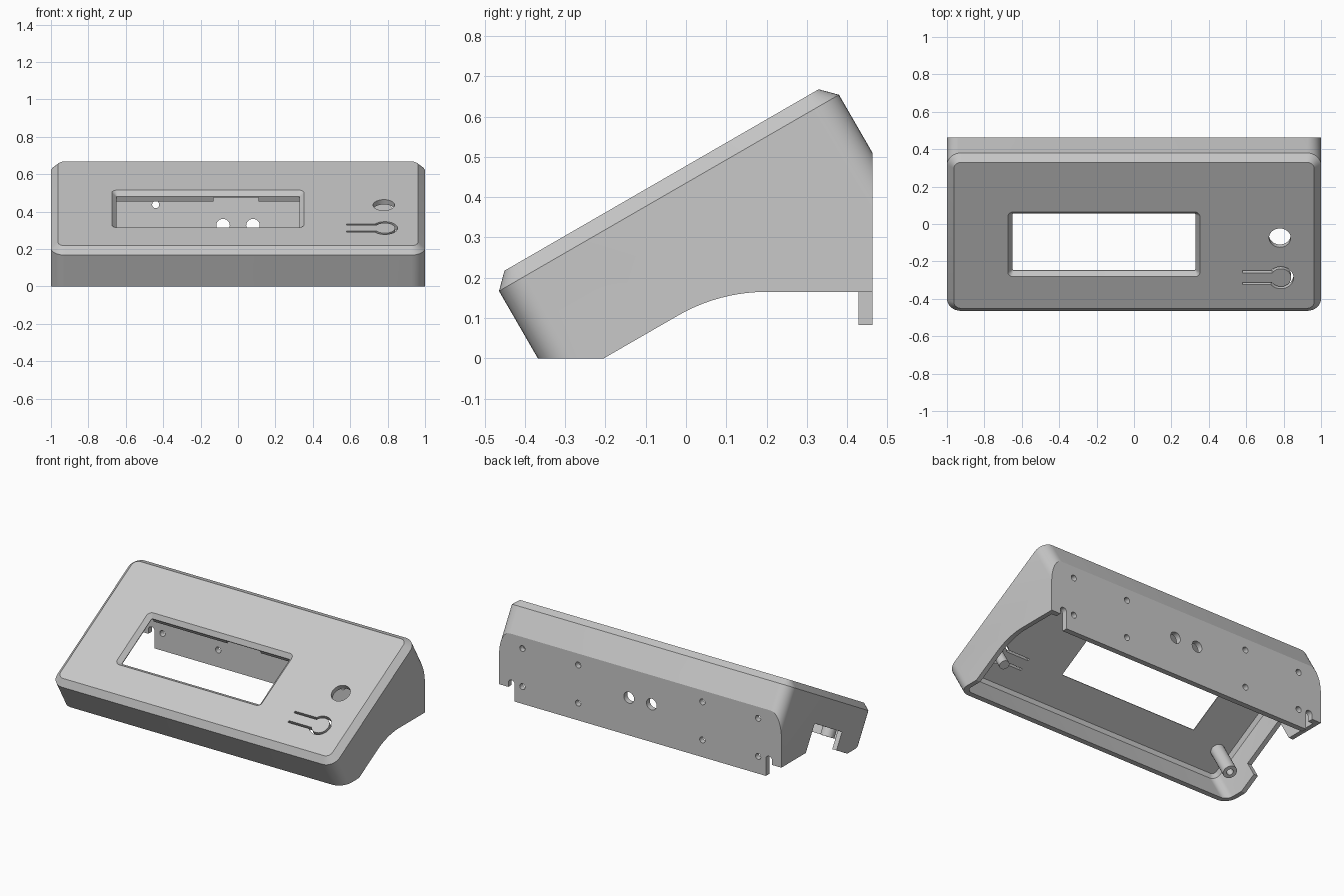
import bpy, bmesh, math
from mathutils import Matrix, Vector

if "Cube" in bpy.data.objects:
    bpy.data.objects.remove(bpy.data.objects["Cube"])

grey = bpy.data.materials.new("light_grey_plastic")
grey.use_nodes = True
COLOR = (0.58, 0.58, 0.58, 1)
grey.diffuse_color = COLOR
grey.node_tree.nodes["Principled BSDF"].inputs["Base Color"].default_value = COLOR

# Tilted frame: local x, distance up the slope, height above the sloped face
SLOPE = Matrix.Translation((0, -0.45, 0.218)) @ Matrix.Rotation(math.radians(30), 4, "X")
# Frame whose local x, y, z run along world y, z, x
SIDE = Matrix(((0, 0, 1, 0), (1, 0, 0, 0), (0, 1, 0, 0), (0, 0, 0, 1)))
# Frame whose local x, y lie on the back wall
BACK = Matrix(((1, 0, 0, 0), (0, 0, 1, 0), (0, 1, 0, 0), (0, 0, 0, 1)))
WALL = 0.03


def loft(name, layers, frame):
    """Closed solid through matching outlines, given as (points, height)."""
    bm = bmesh.new()
    rings = [[bm.verts.new(frame @ Vector((x, y, h))) for x, y in pts] for pts, h in layers]
    for a, b in zip(rings, rings[1:]):
        for i in range(len(a)):
            j = (i + 1) % len(a)
            bm.faces.new((a[i], a[j], b[j], b[i]))
    bm.faces.new(rings[0])
    bm.faces.new(rings[-1])
    bmesh.ops.recalc_face_normals(bm, faces=bm.faces)
    mesh = bpy.data.meshes.new(name)
    bm.to_mesh(mesh)
    bm.free()
    mesh.materials.append(grey)
    ob = bpy.data.objects.new(name, mesh)
    bpy.context.collection.objects.link(ob)
    return ob


def prism(name, pts, low, high, frame):
    return loft(name, [(pts, low), (pts, high)], frame)


def rounded(x0, x1, y0, y1, r, grow=0.0, n=8):
    """Rounded rectangle, optionally grown outward."""
    pts = []
    corners = ((x1 - r, y1 - r), (x0 + r, y1 - r), (x0 + r, y0 + r), (x1 - r, y0 + r))
    for q, (cx, cy) in enumerate(corners):
        for i in range(n + 1):
            a = math.pi / 2 * (q + i / n)
            pts.append((cx + (r + grow) * math.cos(a), cy + (r + grow) * math.sin(a)))
    return pts


def rect(x0, x1, y0, y1):
    return [(x0, y0), (x1, y0), (x1, y1), (x0, y1)]


def circle(cx, cy, r, n=32):
    return [(cx + r * math.cos(math.tau * i / n), cy + r * math.sin(math.tau * i / n))
            for i in range(n)]


def combine(ob, tool, operation):
    """Apply a boolean and drop the tool."""
    mod = ob.modifiers.new("cut", "BOOLEAN")
    mod.object, mod.operation, mod.solver = tool, operation, "EXACT"
    bpy.context.view_layer.objects.active = ob
    bpy.ops.object.modifier_apply(modifier=mod.name)
    bpy.data.objects.remove(tool)


def cut(ob, pts, low, high, frame):
    combine(ob, prism("cutter", pts, low, high, frame), "DIFFERENCE")


def smooth(ob):
    bpy.ops.object.select_all(action="DESELECT")
    ob.select_set(True)
    bpy.context.view_layer.objects.active = ob
    bpy.ops.object.shade_smooth_by_angle(angle=math.radians(25))


# Tilted block with rounded corners and a chamfered face
outline = (-1, 1, -0.038, 0.937, 0.075)
shell = loft("shell", [(rounded(*outline), -0.95), (rounded(*outline), -0.037),
                       (rounded(*outline, grow=-0.037), 0)], SLOPE)

# Side silhouette: flat feet, curved underside, upright back
R = 0.44
arc = [(0.2 - R * math.sin(math.radians(a)), 0.165 - R * (1 - math.cos(math.radians(a))))
       for a in range(30, -1, -3)]
silhouette = [(-0.8, 0), (-0.204, 0)] + arc + [(0.463, 0.165), (0.463, 1), (-0.8, 1)]
combine(shell, prism("silhouette", silhouette, -1.2, 1.2, SIDE), "INTERSECT")

# Hollow inside following the chamfer, stopping at the back wall
cavity = loft("cavity", [(rounded(*outline, grow=-WALL), -0.95),
                         (rounded(*outline, grow=-WALL), -0.05),
                         (rounded(*outline, grow=-WALL - 0.02), -WALL)], SLOPE)
combine(cavity, prism("limit", rect(-0.9, 0.428, -0.5, 1.2), -1.2, 1.2, SIDE), "INTERSECT")
combine(shell, cavity, "DIFFERENCE")

# Back wall tongue below the sides, and its two end slots
combine(shell, prism("back_tongue", rect(-0.89, 0.89, 0.083, 0.25), 0.428, 0.463, BACK), "UNION")
for side in (-1, 1):
    xs = sorted((side * 0.89, side * 0.935))
    cut(shell, rounded(*xs, 0.03, 0.215, 0.0224), 0.4, 0.5, BACK)

# Back wall holes
for x in (-0.08, 0.08):
    cut(shell, circle(x, 0.325, 0.036), 0.4, 0.5, BACK)
for x in (-0.835, -0.44, 0.44, 0.835):
    for z in (0.193, 0.437):
        cut(shell, circle(x, z, 0.019, 20), 0.4, 0.5, BACK)

# Chamfered display window
window = (-0.675, 0.353, 0.194, 0.594, 0.03)
combine(shell, loft("window", [(rounded(*window, grow=-0.025), -0.12),
                               (rounded(*window, grow=-0.025), -0.025),
                               (rounded(*window, grow=0.02), 0.02)], SLOPE), "DIFFERENCE")

# Round hole and keyhole-shaped slit around the flexible button
cut(shell, circle(0.78, 0.434, 0.058), -0.12, 0.05, SLOPE)
BUTTON = (0.785, 0.188)


def keyhole(r, half, end):
    start = math.pi - math.asin(half / r)
    cx, cy = BUTTON
    angles = [start * (1 - i / 14) for i in range(29)]
    bend = [(cx + r * math.cos(a), cy + r * math.sin(a)) for a in angles]
    return [(end, cy + half)] + bend + [(end, cy - half)]


cut(shell, keyhole(0.068, 0.043, 0.58) + keyhole(0.055, 0.03, 0.58)[::-1], -0.12, 0.05, SLOPE)

# Cable opening in one side wall
cut(shell, rect(-1.1, -0.9, 0.23, 0.55), -0.6, -0.2, SLOPE)
smooth(shell)

# Two ribs behind the upper edge of the window
for name, x0, x1 in (("right_window_rib", -0.65, -0.13), ("left_window_rib", 0.11, 0.33)):
    smooth(prism(name, rect(x0, x1, 0.574, 0.604), -0.06, -0.027, SLOPE))

# Plunger under the flexible button
smooth(prism("button_plunger", circle(*BUTTON, 0.03, 24), -0.15, -0.02, SLOPE))

# Screw post under the face, with its pilot hole
post = prism("screw_post", circle(-0.87, 0.16, 0.042, 24), -0.25, -0.025, SLOPE)
cut(post, circle(-0.87, 0.16, 0.02, 24), -0.3, -0.09, SLOPE)
smooth(post)
